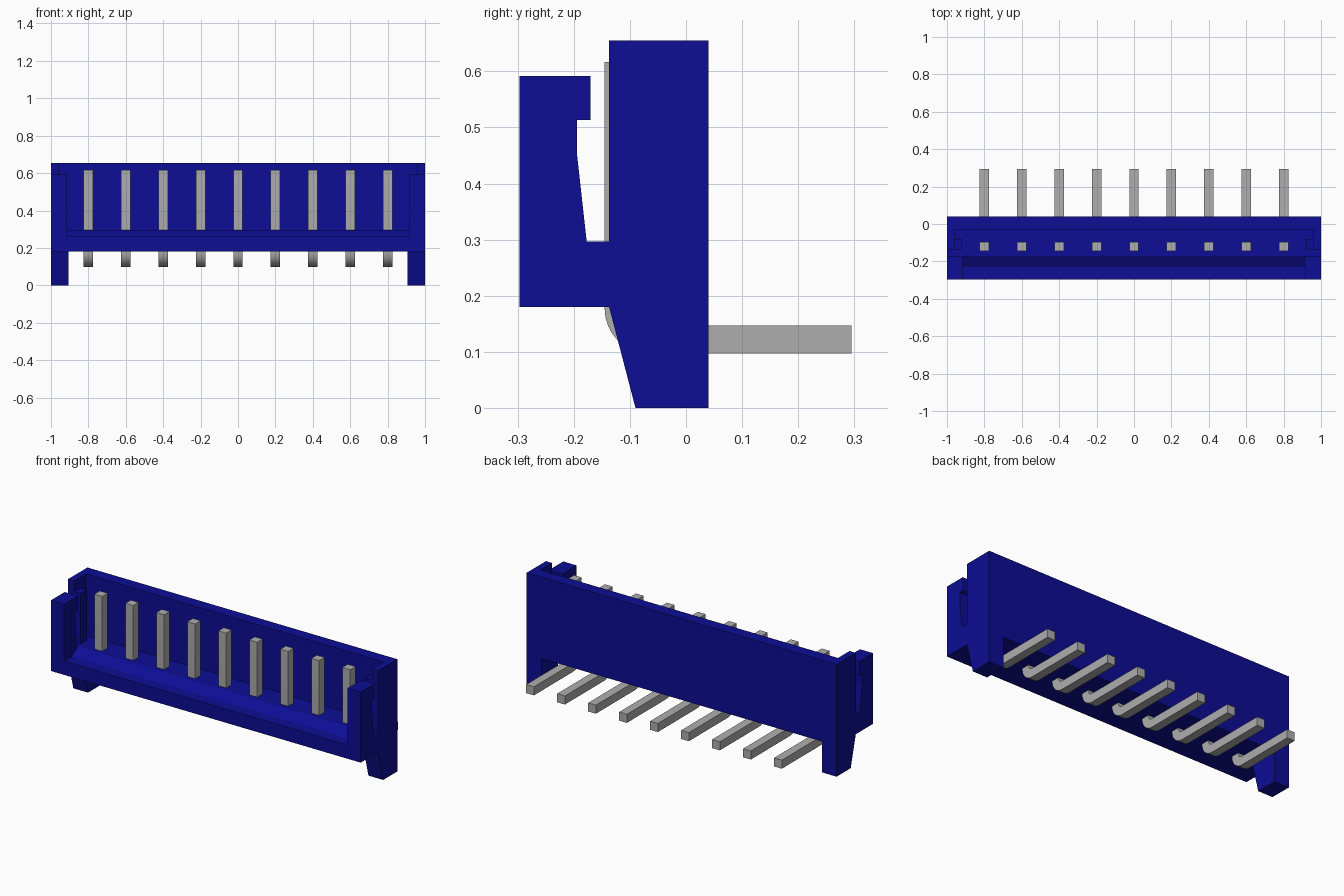
import bpy, bmesh, math

cube = bpy.data.objects.get("Cube")
if cube:
    bpy.data.objects.remove(cube, do_unlink=True)


def make_material(name, color):
    mat = bpy.data.materials.new(name)
    mat.use_nodes = True
    mat.diffuse_color = color
    bsdf = next(n for n in mat.node_tree.nodes if n.type == 'BSDF_PRINCIPLED')
    bsdf.inputs["Base Color"].default_value = color
    return mat


blue = make_material("dark blue plastic", (0.004, 0.004, 0.30, 1))
grey = make_material("grey metal", (0.42, 0.42, 0.42, 1))


def prism(name, profile, x0, x1, mat):
    """Extrude a (y, z) outline along x."""
    bm = bmesh.new()
    face = bm.faces.new([bm.verts.new((x0, y, z)) for y, z in profile])
    ext = bmesh.ops.extrude_face_region(bm, geom=[face])
    moved = [g for g in ext["geom"] if isinstance(g, bmesh.types.BMVert)]
    bmesh.ops.translate(bm, vec=(x1 - x0, 0, 0), verts=moved)
    bmesh.ops.recalc_face_normals(bm, faces=bm.faces)
    mesh = bpy.data.meshes.new(name)
    bm.to_mesh(mesh)
    bm.free()
    mesh.materials.append(mat)
    obj = bpy.data.objects.new(name, mesh)
    bpy.context.collection.objects.link(obj)
    return obj


def rect(y0, y1, z0, z1):
    return [(y0, z0), (y1, z0), (y1, z1), (y0, z1)]


# Floor with sloped front ledge, in one piece with the back wall
prism("housing_base", [(-0.297, 0.18), (-0.297, 0.26), (-0.23, 0.26),
                       (-0.17, 0.297), (-0.03, 0.297), (-0.03, 0.655),
                       (0.04, 0.655), (0.04, 0.18)], -1, 1, blue)

# End parts: name, outline, inner x
ends = [
    ("hooked_post", [(-0.297, 0.26), (-0.297, 0.592), (-0.17, 0.592),
                     (-0.17, 0.513), (-0.194, 0.513), (-0.194, 0.45),
                     (-0.177, 0.297), (-0.17, 0.297), (-0.23, 0.26)], 0.915, 1),
    ("end_wall", rect(-0.137, -0.03, 0.297, 0.655), 0.96, 1),
    ("guide_rib", rect(-0.137, -0.08, 0.297, 0.592), 0.92, 0.96),
    ("foot", [(-0.137, 0.18), (-0.09, 0), (0.04, 0), (0.04, 0.18)], 0.905, 1),
]
for name, outline, inner, outer in ends:
    prism("left_" + name, outline, inner, outer, blue)
    prism("right_" + name, outline, -outer, -inner, blue)


# Bent pins: upright contact, rounded elbow, tail out of the back
def arc(radius, steps=8):
    cy, cz = -0.065, 0.177
    return [(cy - radius * math.cos(a), cz - radius * math.sin(a))
            for a in (i * math.pi / 2 / steps for i in range(steps + 1))]


pin = ([(-0.145, 0.617)] + arc(0.08) + [(0.295, 0.097), (0.295, 0.147)]
       + arc(0.03)[::-1] + [(-0.095, 0.617)])
for i in range(9):
    x = -0.8 + 0.2 * i
    obj = prism(f"pin_{i + 1}", pin, x - 0.025, x + 0.025, grey)
    bpy.ops.object.select_all(action='DESELECT')
    obj.select_set(True)
    bpy.context.view_layer.objects.active = obj
    bpy.ops.object.shade_smooth_by_angle(angle=math.radians(30))
